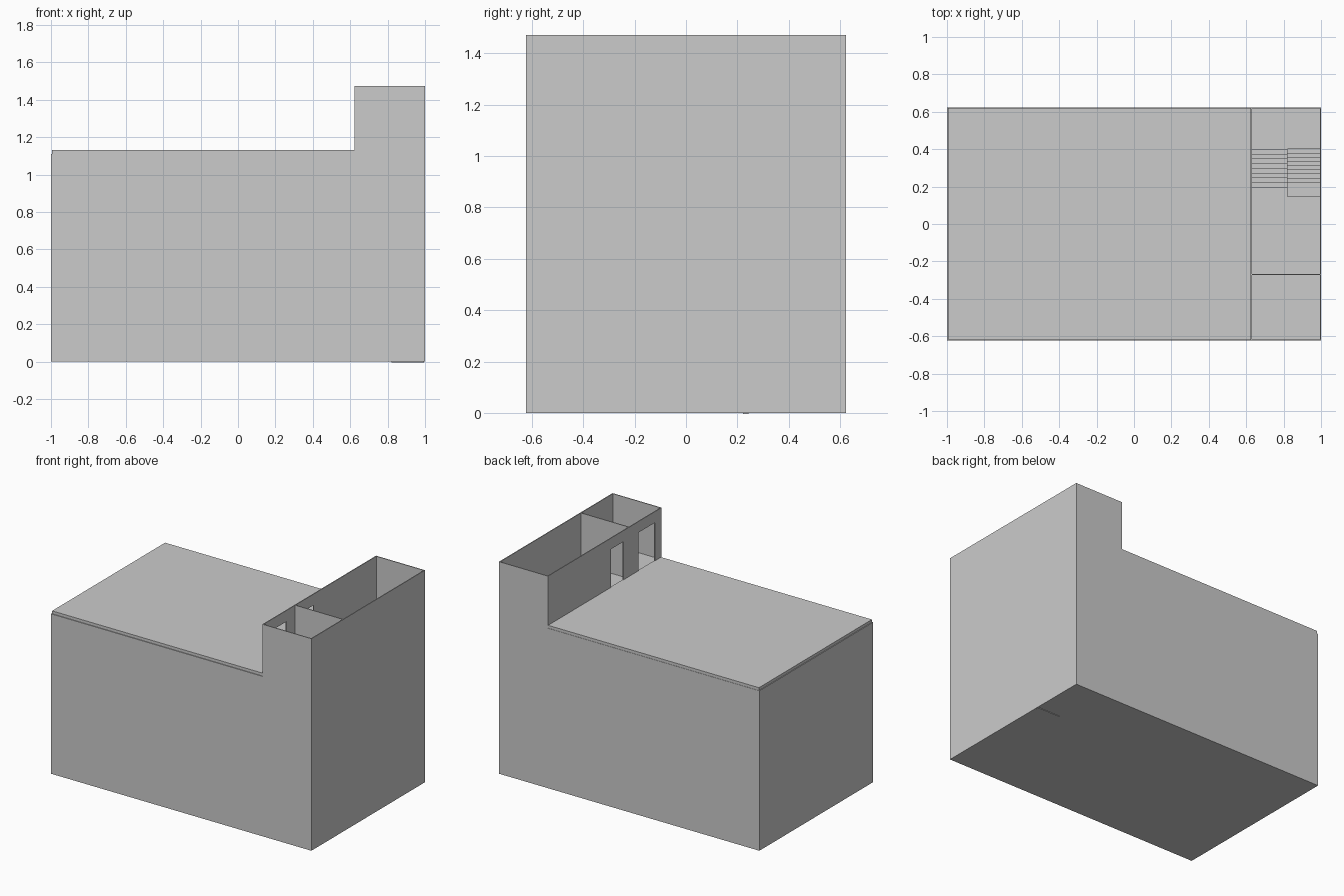
import bpy, bmesh

if "Cube" in bpy.data.objects:
    bpy.data.objects.remove(bpy.data.objects["Cube"])

X, Y, T = 1.0, 0.623, 0.006       # half sizes, wall thickness
XS = 0.63                         # wall between rooms and stair tower
LEVELS = [0.0, 0.372, 0.743, 1.115]
ROOF, TOP, DOOR = 1.13, 1.472, 0.265


def make(name, boxes):
    """One object made of axis-aligned boxes (x0, x1, y0, y1, z0, z1)."""
    bm = bmesh.new()
    for x0, x1, y0, y1, z0, z1 in boxes:
        r = bmesh.ops.create_cube(bm, size=1)
        for v in r["verts"]:
            v.co = (x1 if v.co.x > 0 else x0,
                    y1 if v.co.y > 0 else y0,
                    z1 if v.co.z > 0 else z0)
    me = bpy.data.meshes.new(name)
    bm.to_mesh(me)
    bm.free()
    ob = bpy.data.objects.new(name, me)
    bpy.context.collection.objects.link(ob)
    return ob


def wall_with_doors(x, y0, y1, z0, z1, doors, base):
    """Boxes of a wall along y with door gaps standing on height base."""
    out, y = [], y0
    for a, b in doors:
        out.append((x, x + T, y, a, z0, z1))
        out.append((x, x + T, a, b, base + DOOR, z1))
        if base > z0:
            out.append((x, x + T, a, b, z0, base))
        y = b
    out.append((x, x + T, y, y1, z0, z1))
    return out


# Outer shell: low walls around the rooms, high walls around the tower
low = LEVELS[3] - 0.005
make("outer_walls", [
    (-X, -X + T, -Y, Y, 0, low),
    (-X + T, XS, -Y, -Y + T, 0, low),
    (-X + T, XS, Y - T, Y, 0, low),
])
make("tower_outer_walls", [
    (X - T, X, -Y, Y, 0, TOP),
    (XS - T, X - T, -Y, -Y + T, 0, TOP),
    (XS - T, X - T, Y - T, Y, 0, TOP),
])
make("roof_slab", [(-X + 0.005, XS, -Y + 0.005, Y - 0.002, low - 0.005, ROOF)])
make("ground_slab", [(-X + 0.001, X - 0.001, -Y + 0.001, Y - 0.001, 0, 0.008)])

# Tower wall with doors on every level, and its cross partition
tower_doors = [(-0.55, -0.37), (-0.205, -0.07)]
wall = []
for i, z in enumerate(LEVELS):
    z1 = LEVELS[i + 1] if i < 3 else TOP
    base = ROOF if i == 3 else z
    wall += wall_with_doors(XS - T, -Y + T, Y - T, z, z1, tower_doors, base)
make("tower_door_wall", wall)
make("tower_partition", [(XS, X - T, -0.273, -0.267, 0, TOP)])

# Tower floors and room floors
for i, z in enumerate(LEVELS[1:], 1):
    make(f"tower_floor_{i}", [(XS, X - T, -Y + T, 0.147, z - 0.02, z),
                              (XS, 0.82, 0.147, 0.172, z - 0.02, z)])
    if i < 3:
        make(f"room_floor_{i}", [(-X + T, XS - T, -Y + T, Y - T, z - 0.02, z)])

# Room partitions, stairs and landings on each storey
N = 9
for i in range(3):
    z0, z1 = LEVELS[i], LEVELS[i + 1]
    mid = (z0 + z1) / 2
    make(f"room_partitions_{i}",
         [(0.17, XS - T, 0.152, 0.158, z0, z1 - 0.02),
          (-X + T, 0.17, -0.053, -0.047, z0, z1 - 0.02)]
         + wall_with_doors(0.17, -Y + T, 0.158, z0, z1 - 0.02,
                           [(-0.23, -0.06)], z0))
    make(f"landing_{i}", [(XS, X - T, 0.4, Y - T, mid - 0.02, mid)])
    rise, dl = (mid - z0) / N, (0.4 - 0.172) / N
    dr = (0.4 - 0.222) / (N - 1)
    make(f"lower_flight_{i}", [
        (0.82, X - T, 0.4 - (k + 1) * dr, 0.4 - k * dr,
         mid - (k + 2) * rise - 0.004, mid - (k + 1) * rise) for k in range(N - 1)])
    make(f"upper_flight_{i}", [
        (XS, 0.82, 0.4 - (k + 1) * dl, 0.4 - k * dl,
         mid + k * rise - 0.004, mid + (k + 1) * rise) for k in range(N)])
